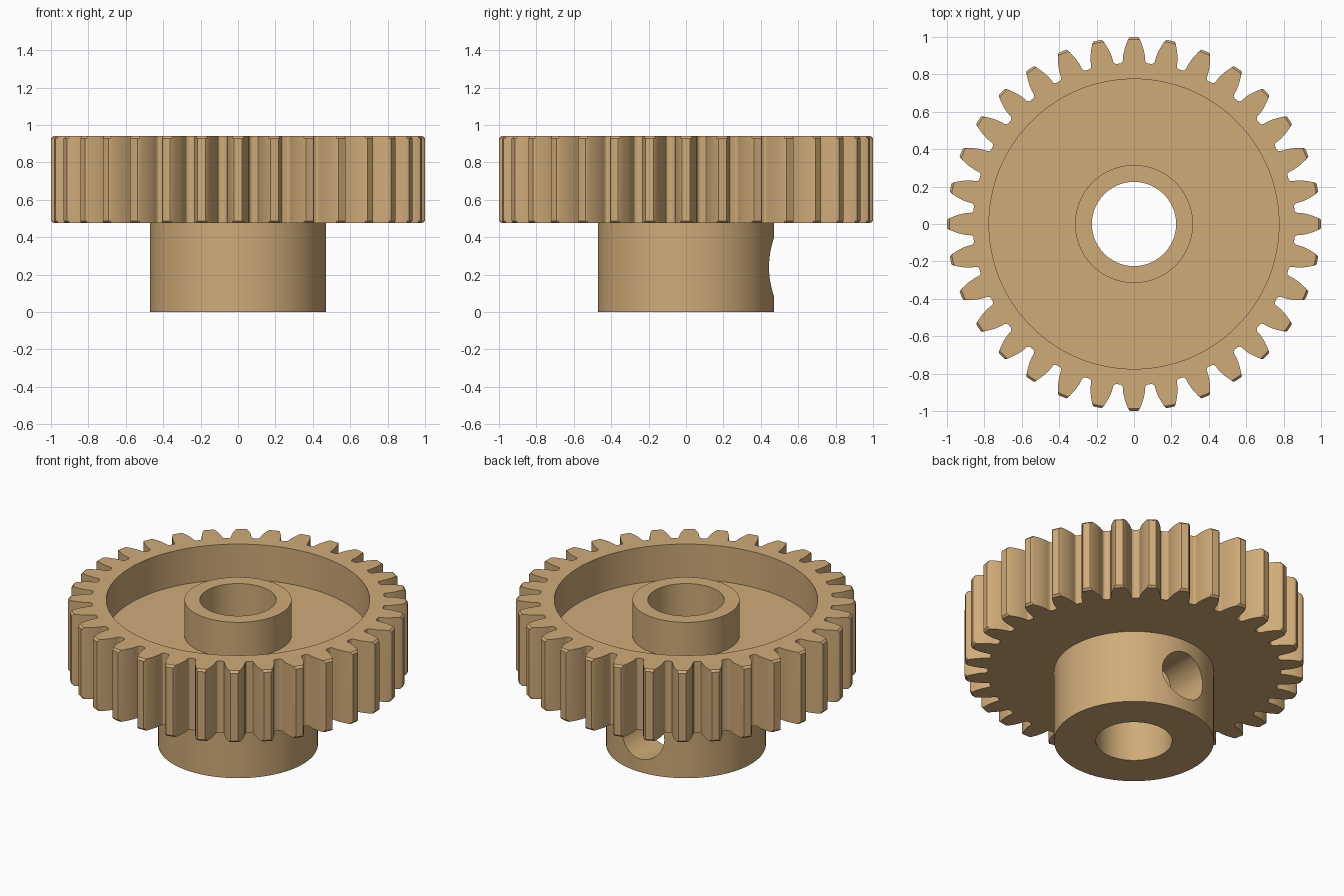
import bpy, bmesh, math

if "Cube" in bpy.data.objects:
    bpy.data.objects.remove(bpy.data.objects["Cube"])

TEETH = 32
PITCH_R = 16 / 17
BASE_R = PITCH_R * math.cos(math.radians(20))


def half_angle(r):
    """Half of the tooth's angular width at radius r (involute flank)."""
    inv = lambda a: math.tan(a) - a
    return math.pi / (2 * TEETH) + inv(math.radians(20)) - inv(math.acos(BASE_R / r)) + 0.003


# Half tooth as (radius, angle): rounded root, then involute flank to the tip
flank = [(0.861, 0.084), (0.866, 0.074), (0.874, 0.069)]
flank += [(r, half_angle(r)) for r in (0.886, 0.905, 0.93, 0.955, 0.98, 0.992)]
flank.append((1.0, half_angle(1.0) - 0.003))
tooth = [(r, -a) for r, a in flank] + [(r, a) for r, a in reversed(flank)]
outline = [(r, a + i * 2 * math.pi / TEETH) for i in range(TEETH) for r, a in tooth]

# Closed section of the wheel: (circle radius or None for the toothed outline, z, tip limit)
section = [
    (0.225, 0.0, 1), (0.47, 0.0, 1), (0.47, 0.475, 1),              # lower hub
    (None, 0.475, 0.988), (None, 0.487, 1),                         # teeth, bottom chamfer
    (None, 0.928, 1), (None, 0.94, 0.988),                          # teeth, top chamfer
    (0.775, 0.94, 1), (0.775, 0.71, 1),                             # recess
    (0.315, 0.71, 1), (0.315, 0.94, 1), (0.225, 0.94, 1),           # upper hub
]
bm = bmesh.new()
loops = []
for radius, z, limit in section:
    loop = []
    for r, a in outline:
        rr = radius if radius else min(r, limit)
        loop.append(bm.verts.new((rr * math.cos(a), rr * math.sin(a), z)))
    loops.append(loop)
n = len(outline)
for k, lower in enumerate(loops):
    upper = loops[(k + 1) % len(loops)]
    for i in range(n):
        j = (i + 1) % n
        bm.faces.new((lower[i], lower[j], upper[j], upper[i]))
bmesh.ops.recalc_face_normals(bm, faces=bm.faces)
mesh = bpy.data.meshes.new("gear_wheel")
bm.to_mesh(mesh)
bm.free()
gear = bpy.data.objects.new("gear_wheel", mesh)
bpy.context.collection.objects.link(gear)

# Set-screw hole through the back of the lower hub into the bore
bpy.ops.mesh.primitive_cylinder_add(vertices=48, radius=0.155, depth=0.6,
                                    location=(0, 0.32, 0.24), rotation=(math.pi / 2, 0, 0))
cutter = bpy.context.object
cutter.name = "screw_hole_cutter"
cutter.hide_render = True
cut = gear.modifiers.new("screw_hole", 'BOOLEAN')
cut.operation = 'DIFFERENCE'
cut.solver = 'EXACT'
cut.object = cutter
bpy.ops.object.select_all(action='DESELECT')
gear.select_set(True)
bpy.context.view_layer.objects.active = gear
bpy.ops.object.modifier_apply(modifier=cut.name)
bpy.data.objects.remove(cutter)

# Single tan colour
tan = bpy.data.materials.new("tan")
tan.diffuse_color = (0.63, 0.41, 0.19, 1)
tan.use_nodes = True
tan.node_tree.nodes["Principled BSDF"].inputs["Base Color"].default_value = tan.diffuse_color
gear.data.materials.clear()
gear.data.materials.append(tan)
bpy.ops.object.shade_smooth_by_angle(angle=math.radians(25))
